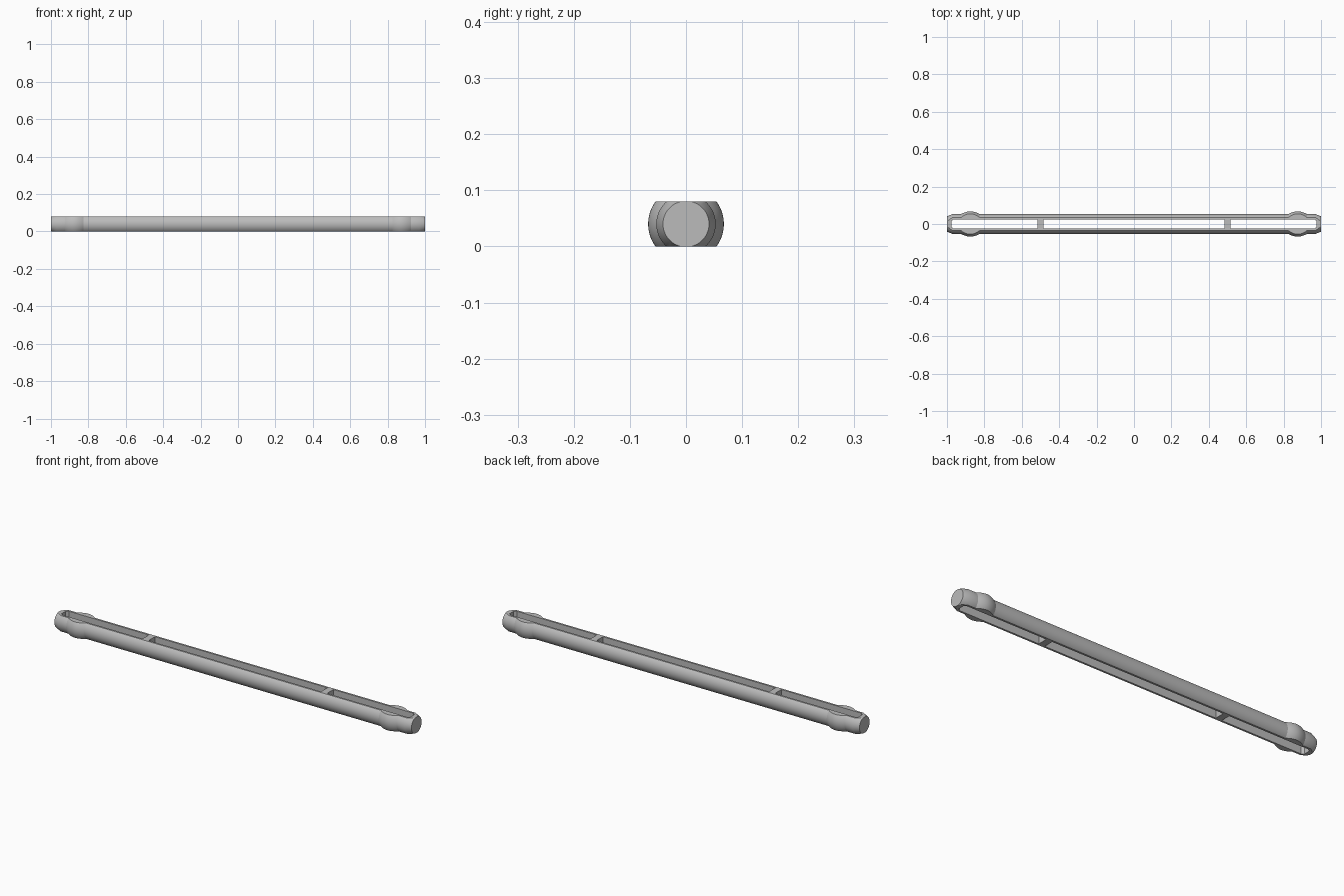
import bpy
import bmesh
import math
from mathutils import Vector

cube = bpy.data.objects.get("Cube")
if cube:
    bpy.data.objects.remove(cube, do_unlink=True)

HALF_H = 0.04      # half thickness between the flats
SLOT = 0.025       # half width of the slot
RIB_X, RIB_W = 0.5, 0.034

grey = bpy.data.materials.new("plain grey")
grey.use_nodes = True
colour = (0.5, 0.5, 0.5, 1)
grey.diffuse_color = colour
grey.node_tree.nodes["Principled BSDF"].inputs["Base Color"].default_value = colour


def make_object(name, bm):
    bmesh.ops.recalc_face_normals(bm, faces=bm.faces)
    mesh = bpy.data.meshes.new(name)
    bm.to_mesh(mesh)
    bm.free()
    obj = bpy.data.objects.new(name, mesh)
    bpy.context.collection.objects.link(obj)
    mesh.materials.append(grey)
    return obj


# Radius profile of one half: shaft, rounded bulge, collar, chamfered end
profile = [(0, 0.053)]
for i in range(13):
    t = i / 12
    x = 0.825 + 0.1 * t
    profile.append((x, 0.053 + 0.0145 * math.sin(math.pi * t) ** 0.9))
profile += [(0.97, 0.053), (1.0, 0.041)]
full = [(-x, r) for x, r in reversed(profile[1:])] + profile[1:]

# Turned rod, closed at both ends
bm = bmesh.new()
SIDES = 64
rings = []
for x, r in full:
    rings.append([bm.verts.new((x, r * math.cos(a), r * math.sin(a)))
                  for a in (math.tau * (k + 0.5) / SIDES for k in range(SIDES))])
for a, b in zip(rings, rings[1:]):
    for k in range(SIDES):
        n = (k + 1) % SIDES
        bm.faces.new((a[k], a[n], b[n], b[k]))
bm.faces.new(rings[0])
bm.faces.new(rings[-1])

# Flat top and bottom
for s in (-1, 1):
    cut = bmesh.ops.bisect_plane(
        bm, geom=bm.verts[:] + bm.edges[:] + bm.faces[:],
        plane_co=(0, 0, s * HALF_H), plane_no=(0, 0, s), clear_outer=True)
    bmesh.ops.holes_fill(bm, edges=[e for e in bm.edges if e.is_boundary], sides=0)
bmesh.ops.translate(bm, verts=bm.verts, vec=(0, 0, HALF_H))
rod = make_object("slotted_rod", bm)


def slot_cutter(name, outline):
    bm = bmesh.new()
    face = bm.faces.new([bm.verts.new((x, y, -0.05)) for x, y in outline])
    top = bmesh.ops.extrude_face_region(bm, geom=[face])["geom"]
    bmesh.ops.translate(bm, verts=[v for v in top if isinstance(v, bmesh.types.BMVert)],
                        vec=Vector((0, 0, 0.2)))
    return make_object(name, bm)


# Three slot openings, leaving two cross ribs between them
inner, outer = RIB_X - RIB_W / 2, RIB_X + RIB_W / 2
end = [(outer, -SLOT), (0.965, -SLOT), (0.977, -0.016),
       (0.977, 0.016), (0.965, SLOT), (outer, SLOT)]
middle = [(-inner, -SLOT), (inner, -SLOT), (inner, SLOT), (-inner, SLOT)]
cutters = [slot_cutter("middle_slot", middle),
           slot_cutter("left_slot", end),
           slot_cutter("right_slot", [(-x, y) for x, y in end])]

bpy.context.view_layer.objects.active = rod
for cutter in cutters:
    mod = rod.modifiers.new("slot", "BOOLEAN")
    mod.operation = "DIFFERENCE"
    mod.solver = "EXACT"
    mod.object = cutter
    bpy.ops.object.modifier_apply(modifier=mod.name)
    bpy.data.objects.remove(cutter, do_unlink=True)

bpy.ops.object.select_all(action="DESELECT")
rod.select_set(True)
bpy.ops.object.shade_smooth_by_angle(angle=math.radians(22))
